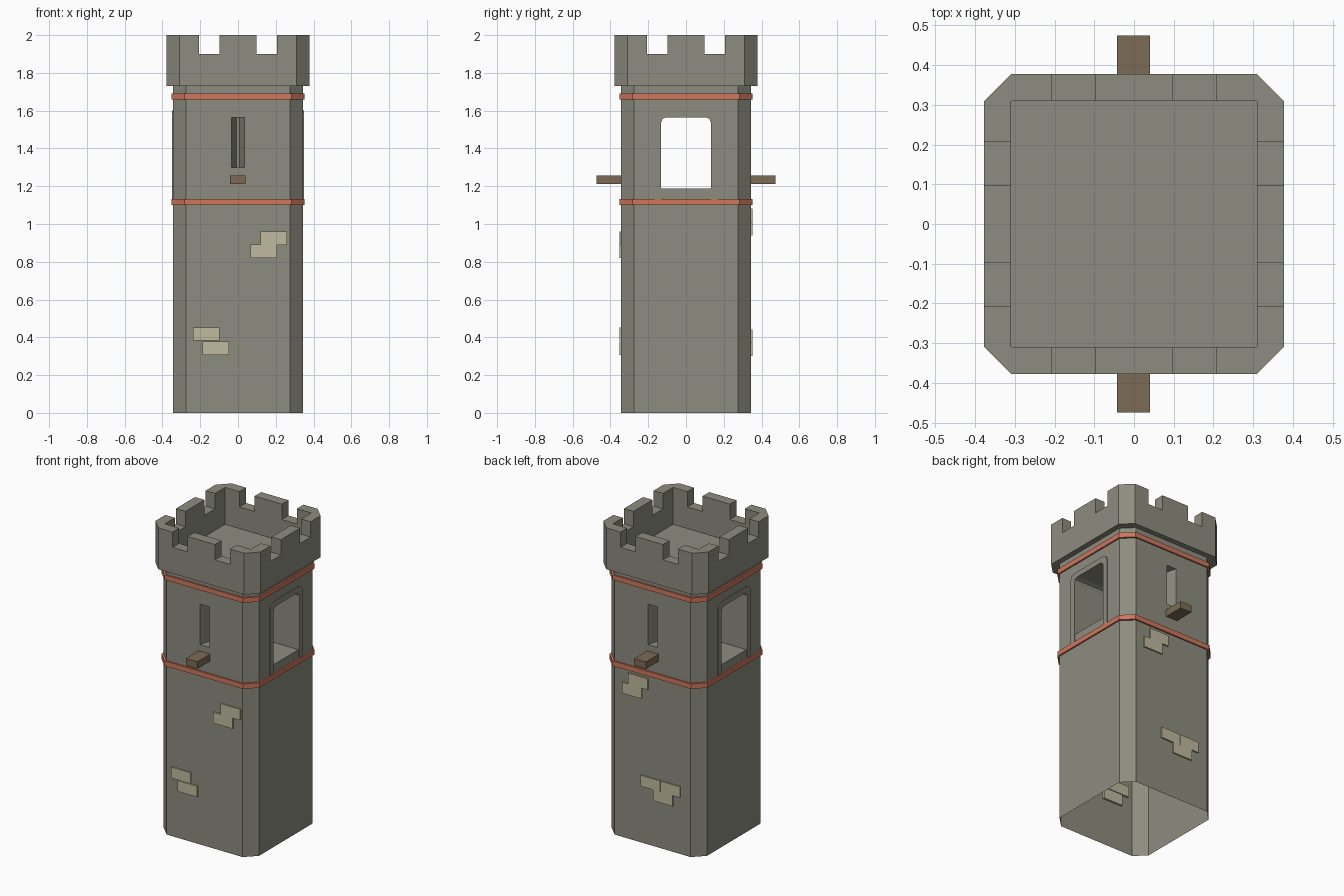
import bpy, bmesh
from mathutils import Vector

if "Cube" in bpy.data.objects:
    bpy.data.objects.remove(bpy.data.objects["Cube"])


def material(name, rgb):
    m = bpy.data.materials.new(name)
    m.diffuse_color = (*rgb, 1)
    m.use_nodes = True
    m.node_tree.nodes["Principled BSDF"].inputs["Base Color"].default_value = m.diffuse_color
    return m


STONE = material("grey stone", (0.265, 0.265, 0.215))
TRIM = material("terracotta trim", (0.62, 0.18, 0.105))
BRICK = material("pale brick", (0.52, 0.49, 0.34))
WOOD = material("brown wood", (0.20, 0.147, 0.09))


def finish(name, bm, mat):
    bmesh.ops.recalc_face_normals(bm, faces=bm.faces)
    me = bpy.data.meshes.new(name)
    bm.to_mesh(me)
    bm.free()
    me.materials.append(mat)
    ob = bpy.data.objects.new(name, me)
    bpy.context.collection.objects.link(ob)
    return ob


def prism(name, pts, lo, hi, mat, axis="z"):
    """Extrude a 2D outline along z (outline in xy) or x (outline in yz)."""
    bm = bmesh.new()
    at = (lambda p, h: (p[0], p[1], h)) if axis == "z" else (lambda p, h: (h, p[0], p[1]))
    face = bm.faces.new([bm.verts.new(at(p, lo)) for p in pts])
    new = bmesh.ops.extrude_face_region(bm, geom=[face])["geom"]
    shift = Vector(at((0, 0), hi - lo))
    bmesh.ops.translate(bm, vec=shift, verts=[v for v in new if isinstance(v, bmesh.types.BMVert)])
    return finish(name, bm, mat)


def box(name, x0, x1, y0, y1, z0, z1, mat):
    return prism(name, [(x0, y0), (x1, y0), (x1, y1), (x0, y1)], z0, z1, mat)


def chamfered(h, c):
    """Square outline of half width h, its corners cut at c."""
    return [(c, -h), (h, -c), (h, c), (c, h), (-c, h), (-h, c), (-h, -c), (-c, -h)]


def cut(ob, cutters):
    bpy.context.view_layer.objects.active = ob
    for c in cutters:
        mod = ob.modifiers.new("cut", "BOOLEAN")
        mod.operation, mod.solver, mod.object = "DIFFERENCE", "EXACT", c
        bpy.ops.object.modifier_apply(modifier=mod.name)
    for c in cutters:
        bpy.data.objects.remove(c)


# Tower walls with a through window and two splayed arrow slits
walls = prism("tower_walls", chamfered(0.343, 0.274), 0, 1.73, STONE)
W, SILL, TOP = 0.132, 1.187, 1.565
window = prism("window_cutter", [(-W, SILL), (W, SILL), (W, TOP - 0.027), (W - 0.008, TOP - 0.008),
               (W - 0.027, TOP), (-W + 0.027, TOP), (-W + 0.008, TOP - 0.008), (-W, TOP - 0.027)],
               -0.5, 0.5, STONE, "x")
slits = [prism("slit_cutter", [(-0.034, s * 0.4), (0.034, s * 0.4), (0.034, s * 0.343),
               (0.008, s * 0.24), (-0.008, s * 0.24), (-0.034, s * 0.343)], 1.30, 1.563, STONE)
         for s in (-1, 1)]
cut(walls, [window] + slits)

# Open underside
bm = bmesh.new()
bm.from_mesh(walls.data)
base = [f for f in bm.faces if all(abs(v.co.z) < 1e-4 for v in f.verts)]
bmesh.ops.delete(bm, geom=base, context="FACES")
bm.to_mesh(walls.data)
bm.free()

# Battlements: chamfered block hollowed and notched
crown = prism("battlements", chamfered(0.378, 0.309), 1.73, 2.0, STONE)
cutters = [box("hollow_cutter", -0.31, 0.31, -0.31, 0.31, 1.76, 2.1, STONE)]
for s in (-1, 1):
    a, b = sorted((s * 0.098, s * 0.207))
    cutters.append(box("notch_cutter", a, b, -0.5, 0.5, 1.90, 2.1, STONE))
    cutters.append(box("notch_cutter", -0.5, 0.5, a, b, 1.90, 2.1, STONE))
cut(crown, cutters)


# Trim bands: rings around the walls
def band(name, z0, z1):
    bm = bmesh.new()
    loops = [[bm.verts.new((x, y, z)) for x, y in chamfered(h, c)]
             for h, c, z in ((0.341, 0.273, z0), (0.353, 0.283, z0), (0.353, 0.283, z1), (0.341, 0.273, z1))]
    for i in range(3):
        for k in range(8):
            n = (k + 1) % 8
            bm.faces.new((loops[i][k], loops[i][n], loops[i + 1][n], loops[i + 1][k]))
    finish(name, bm, TRIM)


band("lower_band", 1.10, 1.132)
band("upper_band", 1.66, 1.692)

# Raised arch frames around the windows
O, T = 0.167, 1.60
outer = [(O, 1.12), (O, T - 0.036), (O - 0.011, T - 0.011), (O - 0.036, T)]
inner = [(W, 1.12), (W, TOP - 0.027), (W - 0.008, TOP - 0.008), (W - 0.027, TOP)]


def flip(pts):
    return [(-y, z) for y, z in reversed(pts)]


arch = outer + flip(outer) + [(-y, z) for y, z in inner] + inner[::-1]
for side, x0, x1 in (("right", 0.335, 0.349), ("left", -0.349, -0.335)):
    prism("window_frame_" + side, arch, x0, x1, STONE, "x")

# Beams under the slits
for side, y0, y1 in (("front", -0.475, -0.335), ("back", 0.335, 0.475)):
    box("beam_" + side, -0.043, 0.04, y0, y1, 1.212, 1.258, WOOD)

# Exposed bricks: (left x, bottom z)
FRONT = [(0.12, 0.89), (0.067, 0.82), (-0.237, 0.382), (-0.188, 0.307)]
BACK = [(0.03, 1.01), (0.075, 0.94), (-0.06, 0.37), (-0.202, 0.37), (-0.15, 0.30)]
for side, spots, y0, y1 in (("front", FRONT, -0.352, -0.33), ("back", BACK, 0.33, 0.352)):
    for x, z in spots:
        box("brick_" + side, x, x + 0.14, y0, y1, z, z + 0.071, BRICK)
